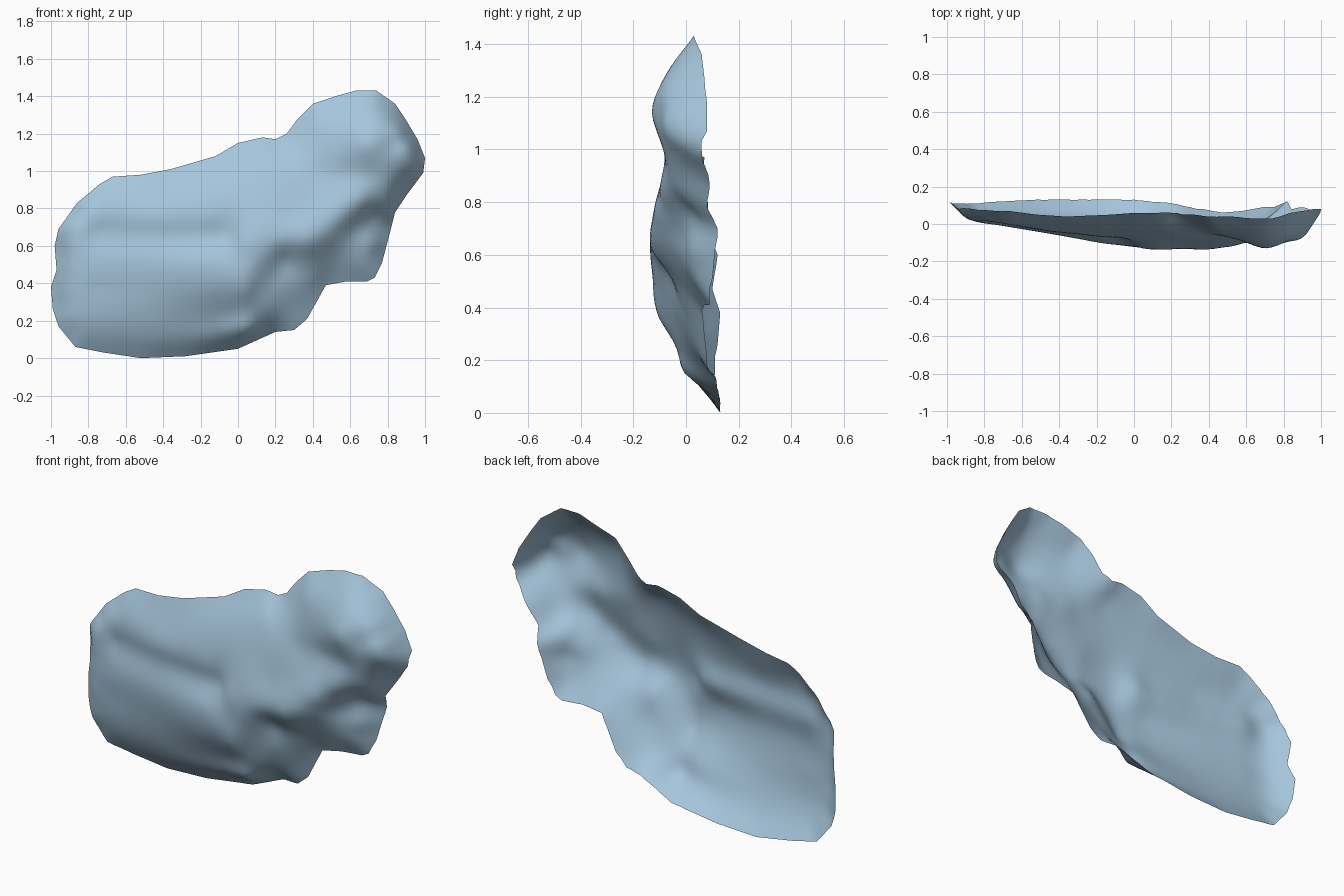
import bpy, bmesh
from math import hypot
from mathutils import Vector
from mathutils.geometry import delaunay_2d_cdt

cube = bpy.data.objects.get("Cube")
if cube:
    bpy.data.objects.remove(cube)

# Points are (x, height, depth) in hundredths of a unit; negative depth is forward.
rim = [(-87, 6, 11), (-72, 3, 12), (-52, 0, 13), (-28, 1, 13), (0, 5, 13), (20, 14, 11),
       (30, 15, 9), (37, 21, 8), (47, 39, 6), (58, 41, 7), (69, 41, 9), (73, 43, 9),
       (77, 51, 10), (82, 70, 12), (84, 78, 8), (90, 87, 9), (99, 99, 6), (100, 107, 8),
       (96, 117, 8), (90, 127, 7), (84, 136, 6), (74, 143, 3), (63, 143, 3), (52, 140, 4),
       (40, 136, 4), (32, 128, 5), (26, 120, 5), (20, 117, 6), (13, 118, 6), (0, 115, 6),
       (-12, 108, 5), (-36, 101, 4), (-52, 98, 5), (-67, 97, 7), (-74, 93, 7), (-86, 83, 8),
       (-96, 69, 9), (-98, 60, 12), (-97, 47, 10), (-100, 38, 13), (-99, 26, 12), (-96, 17, 11)]

# Ridge and valley lines of the long flat side
end_curl = [(-84, 11, 8), (-90, 22, 6), (-93, 36, 6), (-92, 48, 5), (-92, 60, 5), (-89, 72, 4), (-82, 81, 4)]
upper_slope = [(-70, 88, 3), (-45, 88, 0), (-15, 97, -1), (5, 105, -1), (18, 109, -1)]
brow = [(-75, 76, 1), (-45, 75, -4), (-15, 74, -7), (-4, 76, -8)]
groove = [(-75, 67, 2), (-45, 66, -3), (-15, 65, -6), (-6, 66, -7)]
belly = [(-75, 55, 0), (-45, 54, -5), (-15, 54, -10), (0, 53, -12)]
low_belly = [(-75, 37, 1), (-45, 35, -3), (-15, 36, -8), (4, 36, -10)]
foot = [(-72, 18, 4), (-45, 18, 2), (-15, 20, 0), (6, 24, -3), (24, 26, 2)]
sole = [(-70, 9, 8), (-45, 8, 7), (-15, 10, 5), (5, 14, 1)]

# Diagonal ridge and the stepped lower folds beneath it
ridge = [(2, 64, -12), (8, 76, -11), (18, 86, -9), (32, 96, -7)]
crest = [(6, 45, -12), (14, 54, -12), (22, 62, -13), (36, 62, -13), (46, 66, -12),
         (55, 75, -11), (66, 82, -8), (80, 83, 0)]
under_crest = [(9, 35, -7), (17, 42, -6), (25, 52, -6), (40, 52, -5), (52, 58, -4),
               (62, 68, -2), (72, 76, 2), (80, 76, 6)]
low_pads = [(25, 38, -3), (39, 42, 0), (53, 50, 1), (68, 50, 4), (72, 62, 3)]
knuckle = [(28, 76, -11), (48, 85, -10), (66, 90, -9), (82, 91, -3)]

# Rounded upper lobe and the shallow hollow under it
hollow = [(42, 99, -6), (58, 98, -7), (70, 97, -8), (84, 97, -5)]
lobe_base = [(40, 107, -5), (55, 107, -8), (70, 104, -10), (85, 104, -8), (94, 106, -3)]
lobe_swell = [(40, 118, -3), (55, 116, -8), (70, 114, -13), (83, 114, -9), (92, 113, -4)]
lobe_top = [(42, 128, -1), (55, 131, -3), (70, 134, -4), (80, 130, -3), (87, 123, -3)]

lines = [end_curl, upper_slope, brow, groove, belly, low_belly, foot, sole, ridge, crest,
         under_crest, low_pads, knuckle, hollow, lobe_base, lobe_swell, lobe_top]


def subdivide(points, spacing):
    """Evenly spaced points along a polyline, without its last point."""
    out = []
    for a, b in zip(points, points[1:]):
        a, b = Vector(a), Vector(b)
        steps = max(1, round((b - a).length / spacing))
        out += [a.lerp(b, i / steps) for i in range(steps)]
    return out


def kernel(a, b):
    return hypot(a[0] - b[0], a[1] - b[1], 4)


def solve(rows):
    """Gaussian elimination with pivoting on an augmented matrix."""
    n = len(rows)
    for i in range(n):
        p = max(range(i, n), key=lambda r: abs(rows[r][i]))
        rows[i], rows[p] = rows[p], rows[i]
        for r in range(i + 1, n):
            f = rows[r][i] / rows[i][i]
            rows[r] = [u - f * v for u, v in zip(rows[r], rows[i])]
    out = [0] * n
    for i in reversed(range(n)):
        known = sum(rows[i][j] * out[j] for j in range(i + 1, n))
        out[i] = (rows[i][n] - known) / rows[i][i]
    return out


# Smooth depth function passing through all the guide lines
guides = subdivide(rim + rim[:1], 7)
for line in lines:
    guides += subdivide(line, 12) + [Vector(line[-1])]
guides = [tuple(g) for g in guides]
weights = solve([[kernel(a, b) for b in guides] + [a[2]] for a in guides])


def depth(p):
    return sum(w * kernel(p, g) for w, g in zip(weights, guides))


# Outline, subdivided along each straight run
outline = [p.xy for p in subdivide(rim + rim[:1], 4)]


def inside(p):
    hit = False
    for a, b in zip(outline, outline[1:] + outline[:1]):
        if (a.y > p.y) != (b.y > p.y) and p.x < a.x + (p.y - a.y) * (b.x - a.x) / (b.y - a.y):
            hit = not hit
    return hit and min((p - q).length for q in outline) > 2


# Staggered interior points, triangulated with the outline
step = 3
grid = [Vector((x + (row % 2) * step / 2, row * step))
        for row in range(1, 48) for x in range(-100, 101, step)]
points = outline + [p for p in grid if inside(p)]
count = len(outline)
edges = [(i, (i + 1) % count) for i in range(count)]
verts, _, faces, *_ = delaunay_2d_cdt(points, edges, [], 1, 0.001)

bm = bmesh.new()
made = [bm.verts.new((v.x / 100, depth(v) / 100, v.y / 100)) for v in verts]
for f in faces:
    bm.faces.new([made[i] for i in f])
bm.normal_update()
if sum(f.normal.y for f in bm.faces) > 0:
    bmesh.ops.reverse_faces(bm, faces=bm.faces)

mesh = bpy.data.meshes.new("relief_shell")
bm.to_mesh(mesh)
bm.free()
shell = bpy.data.objects.new("relief_shell", mesh)
bpy.context.collection.objects.link(shell)

# Pale blue surface
colour = (0.38, 0.56, 0.71, 1)
mat = bpy.data.materials.new("pale_blue")
mat.use_nodes = True
mat.diffuse_color = colour
mat.node_tree.nodes["Principled BSDF"].inputs["Base Color"].default_value = colour
mesh.materials.append(mat)

bpy.context.view_layer.objects.active = shell
shell.select_set(True)
bpy.ops.object.shade_smooth()
